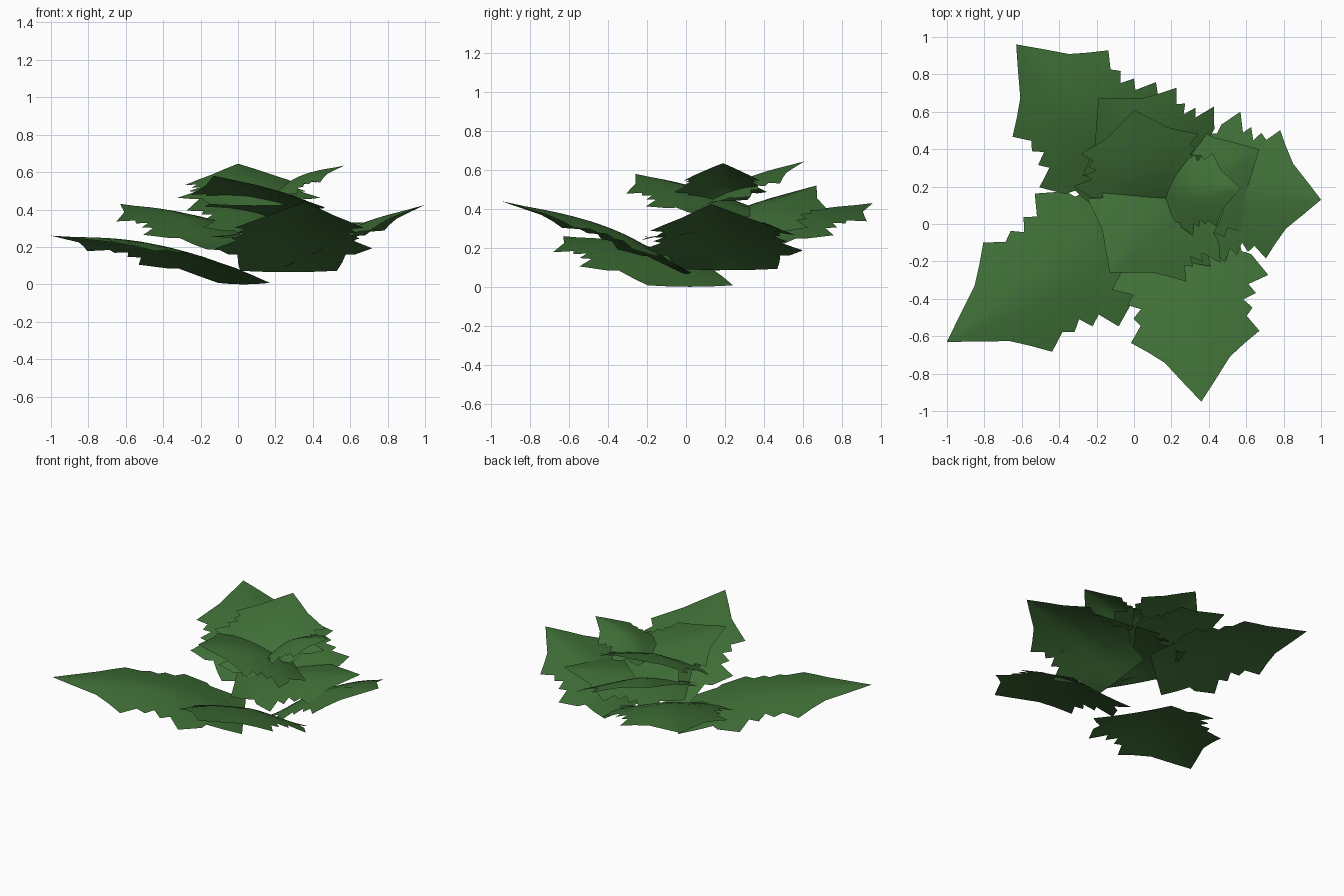
import bpy, bmesh
from mathutils import Vector

if "Cube" in bpy.data.objects:
    bpy.data.objects.remove(bpy.data.objects["Cube"])

green = bpy.data.materials.new("leaf_green")
green.diffuse_color = (0.05, 0.16, 0.038, 1)
green.use_nodes = True
green.node_tree.nodes["Principled BSDF"].inputs["Base Color"].default_value = green.diffuse_color

# Half outline of a leaf: (fraction along midrib, half width), toothed in the middle
OUTLINE = [(0, .26), (.10, .28), (.19, .29), (.21, .34), (.33, .42), (.38, .31), (.43, .345),
           (.465, .275), (.51, .32), (.555, .285), (.635, .345), (.70, .26), (.77, .175),
           (.89, .085), (1, 0)]
COLS = 4  # columns on each side of the midrib


def leaf(name, base, tip, width, bow):
    base, tip = Vector(base), Vector(tip)
    chord = tip - base
    length = chord.length
    axis = chord.normalized()
    side = axis.cross(Vector((0, 0, 1))).normalized()
    normal = side.cross(axis)
    bm = bmesh.new()
    rows = []
    for u, half in OUTLINE:
        arch = bow * length * u * (1 - u) ** 1.3   # midrib bows upward
        row = []
        for c in range(-COLS, COLS + 1):
            v = half * c / COLS
            droop = 0.9 * u / (u + .25) * (0.15 * abs(v) + 0.4 * v * v)   # sides hang down
            droop -= 0.12 * v * v * max(0, 1 - 8 * u)                     # cupped base
            row.append(bm.verts.new(base + chord * u + side * v * width + normal * (arch - droop)))
        rows.append(row)
    for a, b in zip(rows, rows[1:]):
        for i in range(2 * COLS):
            bm.faces.new((a[i], a[i + 1], b[i + 1], b[i]))
    bmesh.ops.remove_doubles(bm, verts=bm.verts, dist=1e-5)
    bmesh.ops.recalc_face_normals(bm, faces=bm.faces)
    bm.normal_update()
    if sum(f.normal.z for f in bm.faces) < 0:
        bmesh.ops.reverse_faces(bm, faces=bm.faces)
    for f in bm.faces:
        f.smooth = True
    me = bpy.data.meshes.new(name)
    bm.to_mesh(me)
    bm.free()
    me.materials.append(green)
    ob = bpy.data.objects.new(name, me)
    bpy.context.collection.objects.link(ob)


# Leaves from the ground upward: base, tip, width factor, bow of the midrib
LEAVES = [
    ((.03, .02, .00), (-1.0, -.63, .26), 1.0, .36),
    ((.27, .00, .065), (.36, -.95, .44), 1.0, .36),
    ((.28, .21, .085), (1.0, .13, .425), 1.0, .36),
    ((.02, .24, .18), (-.63, .96, .43), 1.0, .36),
    ((.28, .17, .22), (-.19, .67, .52), 1.0, .36),
    ((-.03, .01, .25), (.67, .40, .33), 1.0, .2),
    ((.28, .23, .36), (-.13, -.26, .58), 1.0, .36),
    ((.09, .08, .42), (.00, .61, .645), .92, .3),
    ((.16, .17, .44), (.57, .19, .635), .57, .55),
]
for n, (b, t, w, k) in enumerate(LEAVES, 1):
    leaf(f"leaf_{n}", b, t, w, k)
